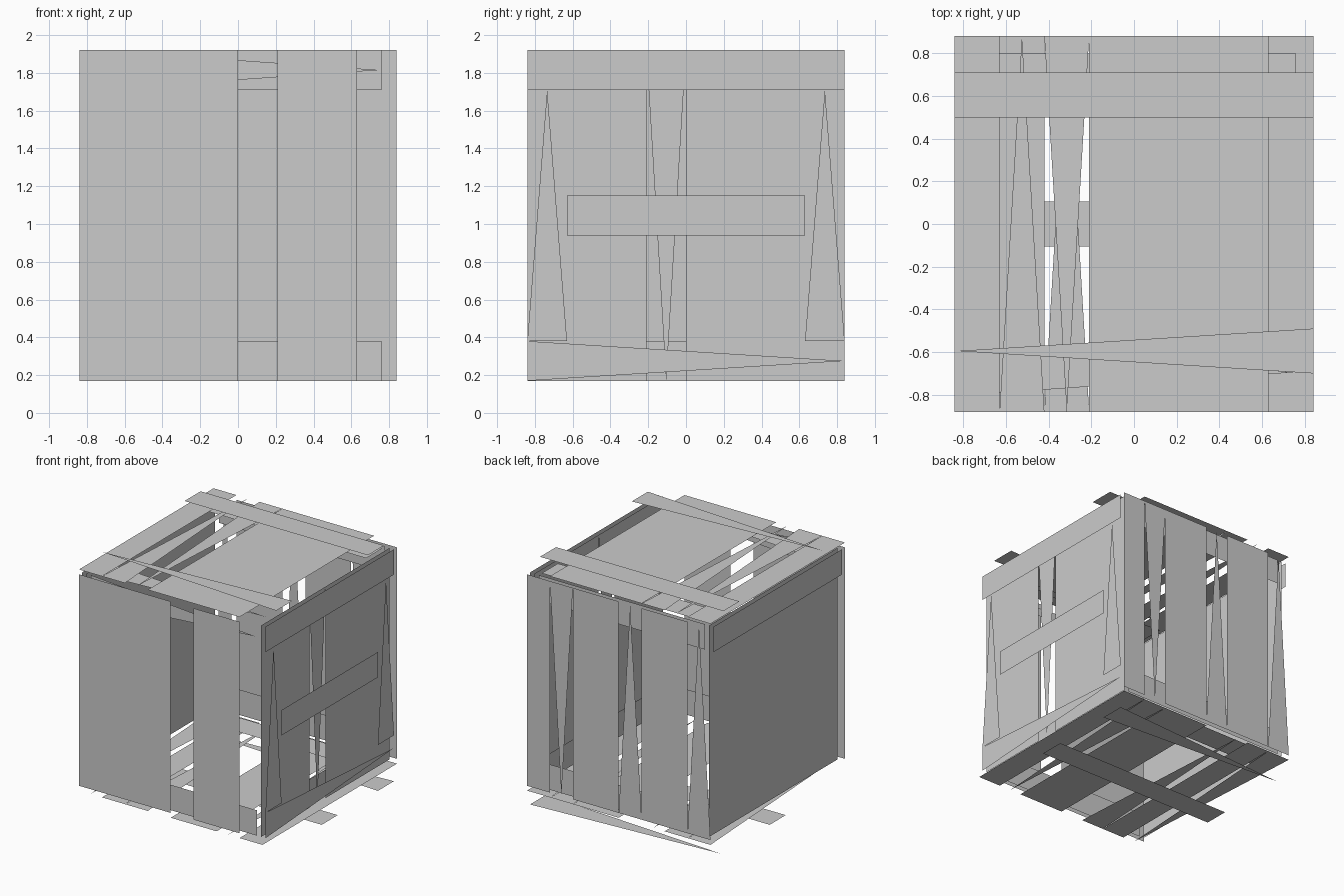
import bpy

if "Cube" in bpy.data.objects:
    bpy.data.objects.remove(bpy.data.objects["Cube"])

W = 0.21                     # board width
LOW, HIGH = 0.17, 1.92       # wall bottom and top


def place(axis, offset, u, v):
    """Map board coordinates onto a plane perpendicular to the given axis."""
    return {'x': (offset, u, v), 'y': (u, offset, v), 'z': (u, v, offset)}[axis]


def card(name, axis, offset, points):
    mesh = bpy.data.meshes.new(name)
    mesh.from_pydata([place(axis, offset, u, v) for u, v in points], [],
                     [list(range(len(points)))])
    obj = bpy.data.objects.new(name, mesh)
    bpy.context.collection.objects.link(obj)
    return obj


def board(name, axis, offset, u0, u1, v0, v1):
    return card(name, axis, offset, [(u0, v0), (u1, v0), (u1, v1), (u0, v1)])


def splinter_v(name, axis, offset, u0, base, tip):
    """Broken board running along v: full width at base, pointed at tip."""
    return card(name, axis, offset, [(u0, base), (u0 + W, base), (u0 + W / 2, tip)])


def splinter_u(name, axis, offset, v0, base, tip):
    """Broken board running along u."""
    return card(name, axis, offset, [(base, v0), (base, v0 + W), (tip, v0 + W / 2)])


def planks(name, axis, offset, skip, v0, v1):
    """Eight side-by-side boards with some left out."""
    for i in range(8):
        if i not in skip:
            u = -0.84 + i * W
            board(f"{name}_{i}", axis, offset, u, u + W, v0, v1)


# Front wall: planks with two missing, inner rails behind
planks("front_plank", 'y', -0.88, {4, 7}, LOW, HIGH)
board("front_bottom_rail", 'y', -0.84, -0.76, 0.76, LOW, LOW + W)
splinter_u("front_broken_rail", 'y', -0.84, HIGH - W, -0.76, 0.75)

# Back wall: three broken planks, inner rails
planks("back_plank", 'y', 0.88, {0, 3, 6}, LOW, HIGH)
splinter_v("back_splinter_a", 'y', 0.88, -0.84, LOW, HIGH)
splinter_v("back_splinter_b", 'y', 0.88, -0.21, LOW, HIGH)
splinter_v("back_splinter_c", 'y', 0.88, 0.42, HIGH, LOW)
for part, z in (("bottom", LOW), ("top", HIGH - W)):
    board(f"back_{part}_rail", 'y', 0.84, -0.76, 0.76, z, z + W)

# Right wall: one broken plank, inner rail, outer frame partly broken
planks("right_plank", 'x', 0.80, {3}, LOW, HIGH)
splinter_v("right_splinter", 'x', 0.80, -0.21, HIGH, LOW)
board("right_bottom_rail", 'x', 0.77, -0.80, 0.80, LOW, LOW + W)
board("right_top_rail", 'x', 0.84, -0.84, 0.84, HIGH - W, HIGH)
board("right_middle_rail", 'x', 0.84, -0.63, 0.63, 0.94, 1.15)
splinter_u("right_broken_rail", 'x', 0.84, LOW, -0.84, 0.84)
for part, y in (("front", -0.84), ("back", 0.63)):
    splinter_v(f"right_{part}_broken_post", 'x', 0.84, y, LOW + W, HIGH - W)

# Left wall: intact planks with an outer rail
planks("left_plank", 'x', -0.80, set(), LOW, HIGH)
board("left_top_rail", 'x', -0.84, -0.84, 0.84, HIGH - W, HIGH)

# Lid: planks, two splinters, one missing; battens above and below
planks("lid_plank", 'z', 1.96, {1, 2, 7}, -0.88, 0.88)
splinter_v("lid_splinter_a", 'z', 1.96, -0.63, -0.88, 0.88)
splinter_v("lid_splinter_b", 'z', 1.96, -0.42, 0.88, -0.88)
board("lid_batten", 'z', 2.0, -0.84, 0.84, 0.50, 0.71)
splinter_u("lid_broken_batten", 'z', 2.0, -0.70, 0.84, -0.83)
board("lid_inner_rail", 'z', 1.92, -0.76, 0.76, 0.59, 0.80)
splinter_u("lid_inner_broken_rail", 'z', 1.92, -0.80, -0.76, 0.75)

# Floor: planks, splinters and one gap; inner rail, battens underneath
planks("floor_plank", 'z', 0.13, {0, 2, 3, 6}, -0.88, 0.88)
splinter_v("floor_splinter_a", 'z', 0.13, -0.84, 0.88, -0.88)
splinter_v("floor_splinter_b", 'z', 0.13, -0.42, -0.88, 0.88)
splinter_v("floor_splinter_c", 'z', 0.13, 0.42, 0.88, -0.88)
board("floor_inner_rail", 'z', 0.17, -0.76, 0.76, 0.59, 0.80)
board("floor_batten", 'z', 0.0, -0.84, 0.84, -0.105, 0.105)
splinter_u("floor_broken_batten", 'z', 0.0, 0.63, 0.84, -0.84)
